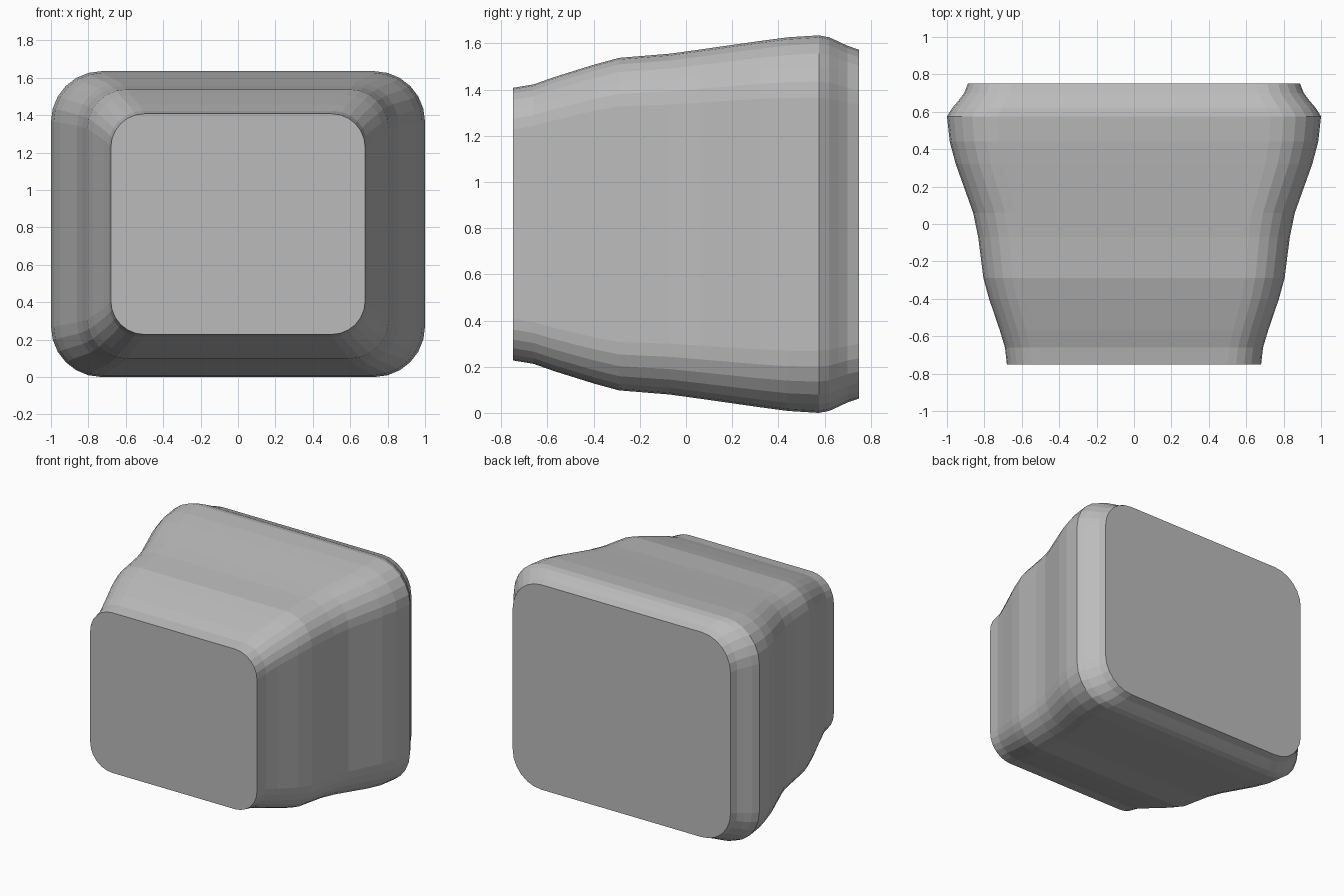
import bpy, bmesh, math

if "Cube" in bpy.data.objects:
    bpy.data.objects.remove(bpy.data.objects["Cube"])

grey = bpy.data.materials.new("mid grey")
grey.diffuse_color = (0.5, 0.5, 0.5, 1)
grey.use_nodes = True
grey.node_tree.nodes["Principled BSDF"].inputs["Base Color"].default_value = grey.diffuse_color

CENTRE_Z = 0.8175
SEGMENTS = 6  # facets per rounded corner

# Sections along the depth: y, half width, half height, corner radius
SECTIONS = [
    (-0.75, 0.68, 0.590, 0.18), (-0.66, 0.69, 0.605, 0.18),
    (-0.57, 0.717, 0.637, 0.187), (-0.40, 0.775, 0.69, 0.20),
    (-0.29, 0.805, 0.72, 0.21), (-0.07, 0.833, 0.738, 0.22),
    (0.06, 0.86, 0.756, 0.23), (0.32, 0.953, 0.793, 0.25),
    (0.44, 0.985, 0.809, 0.262), (0.575, 1.0, 0.8175, 0.27),
    (0.62, 0.972, 0.809, 0.265), (0.66, 0.938, 0.791, 0.255),
    (0.70, 0.908, 0.772, 0.245), (0.75, 0.888, 0.755, 0.235),
]


def rounded_ring(bm, y, w, h, r):
    ring = []
    for corner, (sx, sz) in enumerate([(1, 1), (-1, 1), (-1, -1), (1, -1)]):
        for i in range(SEGMENTS + 1):
            a = math.pi / 2 * (corner + i / SEGMENTS)
            ring.append(bm.verts.new((sx * (w - r) + r * math.cos(a), y,
                                      CENTRE_Z + sz * (h - r) + r * math.sin(a))))
    return ring


# Lofted body with flat end caps
bm = bmesh.new()
rings = [rounded_ring(bm, *s) for s in SECTIONS]
n = len(rings[0])
for a, b in zip(rings, rings[1:]):
    for i in range(n):
        j = (i + 1) % n
        bm.faces.new((a[i], a[j], b[j], b[i]))
bm.faces.new(rings[0])
bm.faces.new(rings[-1])
bmesh.ops.recalc_face_normals(bm, faces=bm.faces[:])
mesh = bpy.data.meshes.new("housing")
bm.to_mesh(mesh)
bm.free()
mesh.materials.append(grey)
bpy.context.collection.objects.link(bpy.data.objects.new("housing", mesh))
